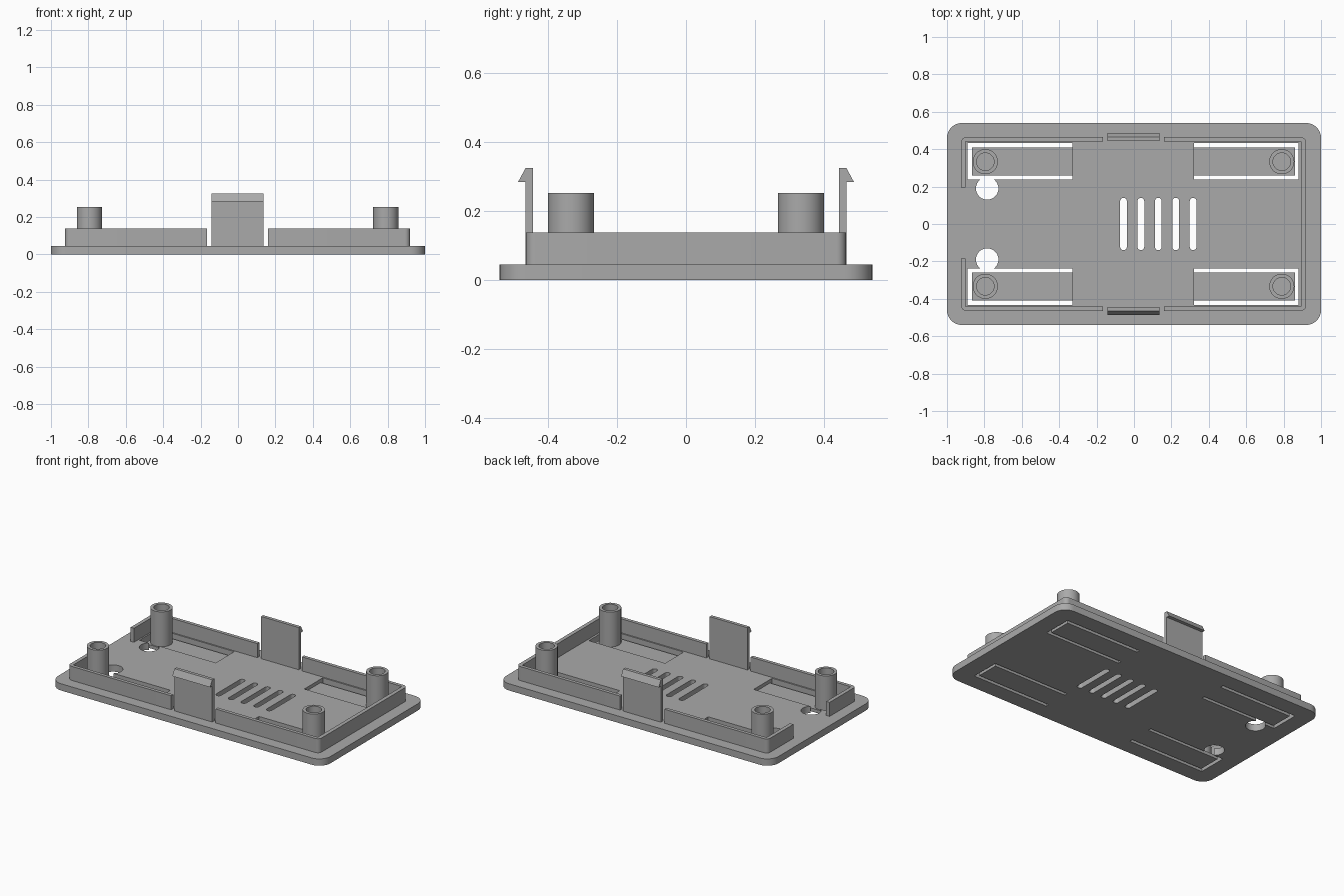
import bpy, bmesh, math

if "Cube" in bpy.data.objects:
    bpy.data.objects.remove(bpy.data.objects["Cube"])

grey = bpy.data.materials.new("matte grey")
grey.use_nodes = True
grey.diffuse_color = (0.4, 0.4, 0.4, 1)
grey.node_tree.nodes["Principled BSDF"].inputs["Base Color"].default_value = (0.4, 0.4, 0.4, 1)

PLATE_TOP, ARM_TOP, WALL_TOP, POST_TOP = 0.045, 0.022, 0.138, 0.253


def prism(name, points, low, high, axis="z"):
    """Extrude a closed outline along z, or a (y, z) outline along x."""
    bm = bmesh.new()
    place = (lambda a, b, h: (a, b, h)) if axis == "z" else (lambda a, b, h: (h, a, b))
    face = bm.faces.new([bm.verts.new(place(a, b, low)) for a, b in points])
    new = bmesh.ops.extrude_face_region(bm, geom=[face])["geom"]
    shift = place(0, 0, high - low)
    bmesh.ops.translate(bm, vec=shift, verts=[v for v in new if isinstance(v, bmesh.types.BMVert)])
    bmesh.ops.recalc_face_normals(bm, faces=bm.faces)
    mesh = bpy.data.meshes.new(name)
    bm.to_mesh(mesh)
    bm.free()
    mesh.materials.append(grey)
    obj = bpy.data.objects.new(name, mesh)
    bpy.context.collection.objects.link(obj)
    return obj


def rounded(x0, x1, y0, y1, r, steps=8):
    """Outline of a rectangle with rounded corners."""
    corners = [(x1 - r, y1 - r), (x0 + r, y1 - r), (x0 + r, y0 + r), (x1 - r, y0 + r)]
    return [(cx + r * math.cos(a), cy + r * math.sin(a))
            for q, (cx, cy) in enumerate(corners)
            for a in [(q + i / steps) * math.pi / 2 for i in range(steps + 1)]]


def circle(cx, cy, r, n=40):
    return [(cx + r * math.cos(2 * math.pi * i / n), cy + r * math.sin(2 * math.pi * i / n))
            for i in range(n)]


def box(x0, x1, y0, y1):
    return [(x0, y0), (x1, y0), (x1, y1), (x0, y1)]


def cut(obj, outlines, low=-0.1, high=0.5):
    """Cut each outline through the object, then drop the cutters."""
    for outline in outlines:
        cutter = prism("cutter", outline, low, high)
        cutter.hide_render = True
        mod = obj.modifiers.new("cut", "BOOLEAN")
        mod.operation, mod.solver, mod.object = "DIFFERENCE", "EXACT", cutter
        bpy.context.view_layer.objects.active = obj
        bpy.ops.object.modifier_apply(modifier=mod.name)
        bpy.data.objects.remove(cutter)


def smooth(obj):
    bpy.ops.object.select_all(action="DESELECT")
    obj.select_set(True)
    bpy.context.view_layer.objects.active = obj
    bpy.ops.object.shade_smooth_by_angle(angle=math.radians(30))


# Base plate with arm openings, round holes and vent slots
plate = prism("base_plate", rounded(-1, 1, -0.54, 0.54, 0.08), 0, PLATE_TOP)
holes = []
for sy in (-1, 1):
    y0, y1 = sorted((sy * 0.238, sy * 0.432))
    holes += [box(-0.89, -0.33, y0, y1), box(0.32, 0.88, y0, y1), circle(-0.785, sy * 0.19, 0.06)]
holes += [rounded(x - 0.018, x + 0.018, -0.14, 0.14, 0.0179)
          for x in [-0.056 + 0.093 * i for i in range(5)]]
cut(plate, holes)
smooth(plate)

# Rim wall, open around the clips and at the right end
rim = prism("rim_wall", rounded(-0.925, 0.92, -0.464, 0.464, 0.028), PLATE_TOP - 0.005, WALL_TOP)
cut(rim, [box(-0.9, 0.894, -0.441, 0.441), box(-0.166, 0.16, -0.6, 0.6), box(-1.1, -0.8, -0.185, 0.195)])
smooth(rim)

# Thin spring arms, each carrying a hollow post
for sy, depth in ((-1, "front"), (1, "back")):
    y0, y1 = sorted((sy * 0.26, sy * 0.409))
    for side, x0, x1, px in (("right", -0.867, -0.325, -0.795), ("left", 0.315, 0.86, 0.79)):
        prism(f"{depth}_{side}_arm", box(x0, x1, y0, y1), 0, ARM_TOP)
        post = prism(f"{depth}_{side}_post", circle(px, sy * 0.333, 0.067), ARM_TOP - 0.005, POST_TOP)
        cut(post, [circle(px, sy * 0.333, 0.047)], low=ARM_TOP + 0.01)
        smooth(post)

# Snap clips with a hooked tip
clip = [(0.443, PLATE_TOP - 0.005), (0.465, PLATE_TOP - 0.005), (0.465, 0.284),
        (0.487, 0.284), (0.465, 0.325), (0.443, 0.325)]
for sy, depth in ((-1, "front"), (1, "back")):
    prism(f"{depth}_clip", [(sy * y, z) for y, z in clip], -0.141, 0.136, axis="x")
